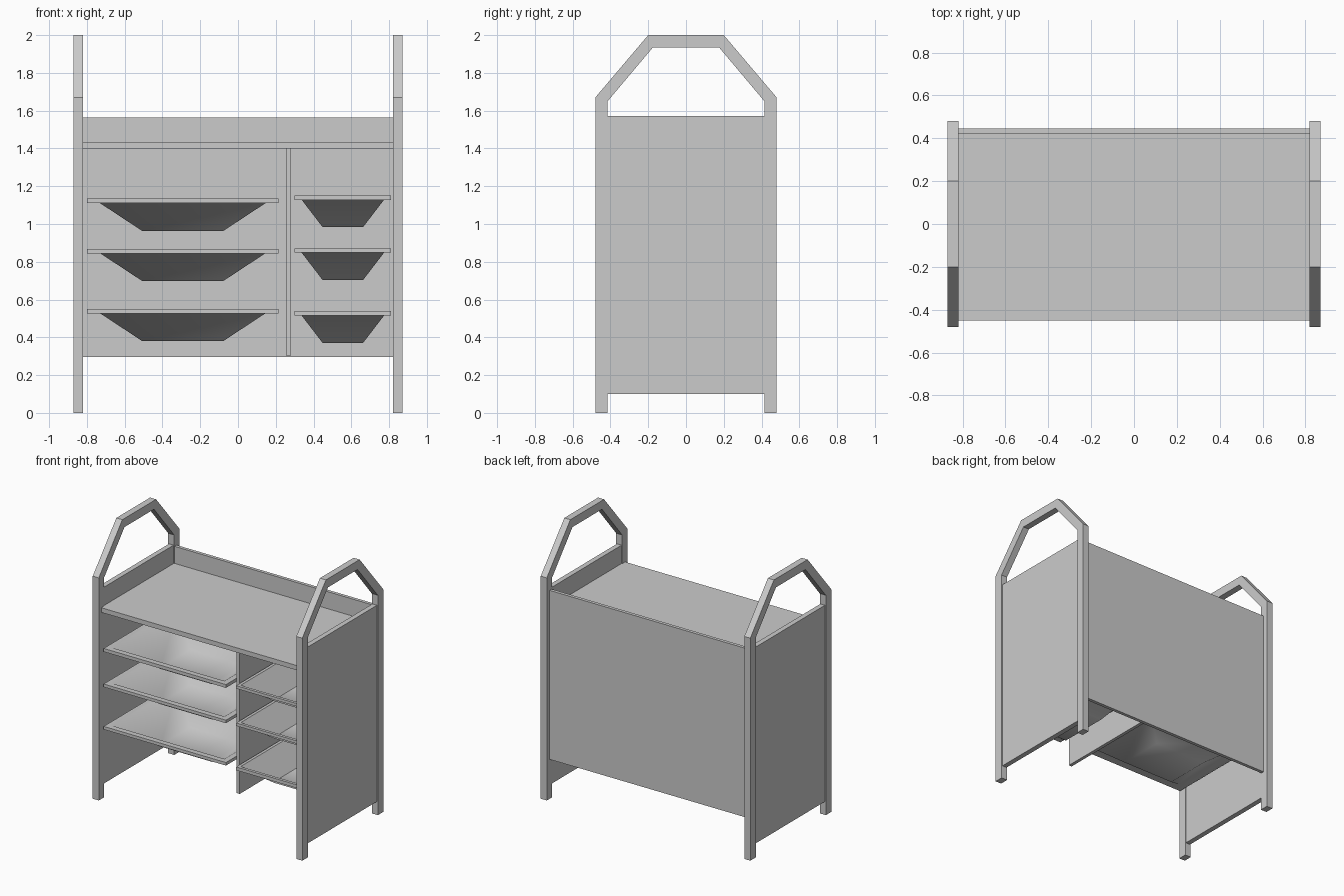
import bpy, bmesh

if "Cube" in bpy.data.objects:
    bpy.data.objects.remove(bpy.data.objects["Cube"])


def finish(name, bm, recalc=True):
    if recalc:
        bmesh.ops.recalc_face_normals(bm, faces=bm.faces)
    me = bpy.data.meshes.new(name)
    bm.to_mesh(me)
    bm.free()
    ob = bpy.data.objects.new(name, me)
    bpy.context.collection.objects.link(ob)
    return ob


def box(name, x, y, z):
    bm = bmesh.new()
    bmesh.ops.create_cube(bm, size=1)
    for v in bm.verts:
        for i, (a, b) in enumerate((x, y, z)):
            v.co[i] = b if v.co[i] > 0 else a
    return finish(name, bm)


def bridge_loops(bm, loops):
    for a, b in zip(loops, loops[1:]):
        n = len(a)
        for i in range(n):
            j = (i + 1) % n
            bm.faces.new((a[i], a[j], b[j], b[i]))


# Side frame: legs and angular handle swept as one rectangular section
def side_frame(name, x0, x1):
    outer = [(-.48, 0), (-.48, 1.67), (-.2, 2), (.2, 2), (.48, 1.67), (.48, 0)]
    inner = [(-.415, 0), (-.415, 1.65), (-.175, 1.935),
             (.175, 1.935), (.415, 1.65), (.415, 0)]
    bm = bmesh.new()
    loops = [[bm.verts.new(c) for c in
              ((x0, *o), (x1, *o), (x1, *i), (x0, *i))]
             for o, i in zip(outer, inner)]
    bridge_loops(bm, loops)
    bm.faces.new(loops[0])
    bm.faces.new(loops[-1])
    return finish(name, bm)


# Tray: flat rim with a thin sloping basin hanging from it
def tray(name, x0, x1, z_floor, z_rim, z_top, lip):
    y0, y1 = -.45, .41
    cx, cy = (x0 + x1) / 2, (y0 + y1) / 2
    hx, hy = (x1 - x0) / 2, (y1 - y0) / 2
    bm = bmesh.new()

    def ring(ax, ay, z):
        return [bm.verts.new((cx + sx * ax, cy + sy * ay, z))
                for sx, sy in ((-1, -1), (1, -1), (1, 1), (-1, 1))]

    in_x, in_y = hx - lip, hy - lip
    fx, fy = in_x * .49, in_y * .49
    top = ring(hx - lip * .6, hy - lip * .6, z_top)
    floor = ring(fx, fy, z_floor + .008)
    under = ring(fx, fy, z_floor)
    bridge_loops(bm, [under, ring(in_x, in_y, z_rim), ring(hx, hy, z_rim),
                      ring(hx, hy, z_top), top, floor])
    bm.faces.new(floor)
    bm.faces.new(under)
    ob = finish(name, bm)
    bpy.ops.object.select_all(action='DESELECT')
    ob.select_set(True)
    bpy.context.view_layer.objects.active = ob
    bpy.ops.object.shade_smooth_by_angle(angle=.75)


for side, s in (("left", -1), ("right", 1)):
    side_frame(side + "_frame", *sorted((s * .82, s * .87)))
    box(side + "_panel", sorted((s * .825, s * .863)), (-.42, .42), (.10, 1.573))

# Carcass boards
box("top_shelf", (-.825, .825), (-.45, .425), (1.40, 1.435))
box("back_panel", (-.825, .825), (.42, .445), (.295, 1.563))
box("divider", (.255, .28), (-.38, .42), (.305, 1.40))

# Wide trays on the left, narrow trays on the right
for n, (f, r, t) in enumerate(((.38, .527, .55), (.698, .845, .868), (.963, 1.11, 1.135))):
    tray(f"wide_tray_{n + 1}", -.80, .215, f, r, t, .07)
for n, (f, r, t) in enumerate(((.37, .515, .54), (.703, .848, .87), (.983, 1.128, 1.15))):
    tray(f"narrow_tray_{n + 1}", .30, .81, f, r, t, .037)
